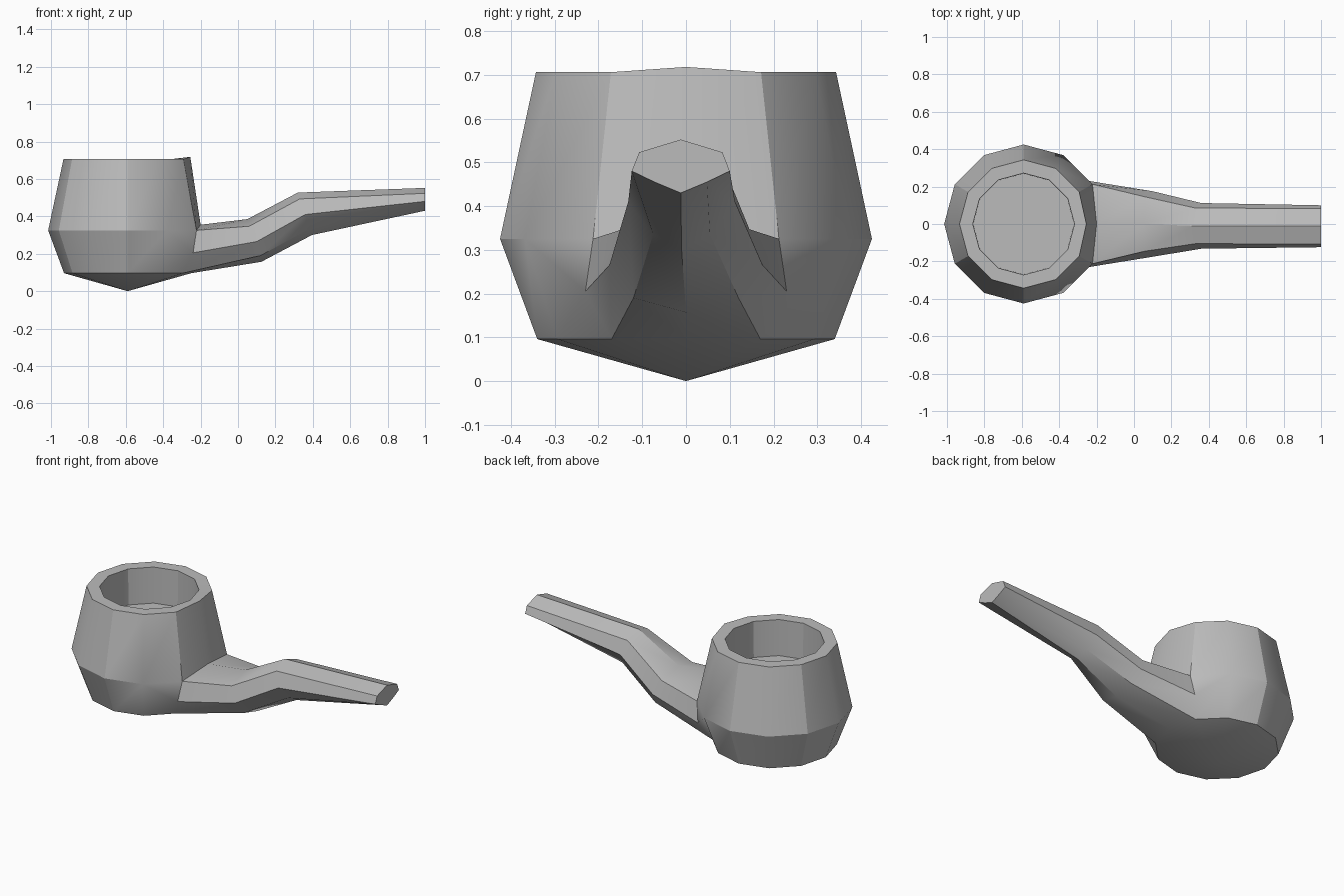
import bpy, bmesh
from math import sin, cos, radians, degrees
from mathutils import Vector

cube = bpy.data.objects.get("Cube")
if cube:
    bpy.data.objects.remove(cube, do_unlink=True)

grey = bpy.data.materials.new("warm_grey")
grey.use_nodes = True
colour = (0.5, 0.5, 0.5, 1)
grey.diffuse_color = colour
grey.node_tree.nodes["Principled BSDF"].inputs["Base Color"].default_value = colour

SIDES = 12
CENTRE = -0.59
bm = bmesh.new()


def ring(radius, z):
    return [bm.verts.new((CENTRE + radius * cos(radians(30 * i)),
                          radius * sin(radians(30 * i)), z)) for i in range(SIDES)]


# Bowl rings: underside, belly, outer rim, inner rim, chamber floor
low, belly, rim, lip, floor = [ring(r, z) for r, z in
    ((0.34, 0.096), (0.425, 0.325), (0.343, 0.706), (0.272, 0.706), (0.27, 0.49))]
belly[0].co = (-0.20, 0, 0.355)
rim[0].co = (-0.255, 0, 0.718)
tip = bm.verts.new((CENTRE, 0, 0))

# Shoulder points where the stem leaves the bowl
shoulder = {1: bm.verts.new((-0.24, 0.23, 0.205)), 11: bm.verts.new((-0.24, -0.23, 0.205))}

for i in range(SIDES):
    j = (i + 1) % SIDES
    bm.faces.new((tip, low[j], low[i]))
    for a, b in ((belly, rim), (rim, lip), (lip, floor)):
        bm.faces.new((a[i], a[j], b[j], b[i]))
    # The two segments at angle zero open into the stem
    if i in (0, 11):
        continue
    if i == 1:
        bm.faces.new((low[1], low[2], belly[2], shoulder[1]))
        bm.faces.new((shoulder[1], belly[2], belly[1]))
    elif j == 11:
        bm.faces.new((low[10], low[11], shoulder[11], belly[10]))
        bm.faces.new((shoulder[11], belly[11], belly[10]))
    else:
        bm.faces.new((low[i], low[j], belly[j], belly[i]))
bm.faces.new(floor)


# Stem sections: ridge, upper side, lower side, keel side, keel as (x, half width, z)
def section(points, shift):
    verts = [bm.verts.new((x, y + shift, z)) for x, y, z in points]
    verts += [bm.verts.new((x, shift - y, z)) for x, y, z in reversed(points[1:-1])]
    return verts


loops = [[belly[0], belly[1], shoulder[1], low[1], low[0], low[11], shoulder[11], belly[11]]]
for points, shift in (
    (((0.05, 0, 0.385), (0.06, 0.145, 0.347), (0.10, 0.175, 0.265),
      (0.12, 0.12, 0.19), (0.125, 0, 0.157)), 0),
    (((0.32, 0, 0.527), (0.33, 0.095, 0.493), (0.36, 0.122, 0.41),
      (0.385, 0.065, 0.335), (0.395, 0, 0.30)), -0.01),
    (((1, 0, 0.552), (1, 0.095, 0.523), (1, 0.112, 0.48),
      (1, 0.06, 0.455), (1, 0, 0.43)), -0.012),
):
    loops.append(section(points, shift))
for a, b in zip(loops, loops[1:]):
    for i in range(8):
        j = (i + 1) % 8
        bm.faces.new((a[i], a[j], b[j], b[i]))
bm.faces.new(loops[-1])

bmesh.ops.recalc_face_normals(bm, faces=bm.faces)

# Smooth shading, with crisp creases and every second bowl facet edge sharp
facet_edges = set()
for i in range(1, SIDES, 2):
    for a, b in ((low, belly), (belly, rim), (lip, floor)):
        facet_edges.add(frozenset((a[i], b[i])))
for face in bm.faces:
    face.smooth = True
for edge in bm.edges:
    crease = degrees(edge.calc_face_angle(0)) > 30.5
    edge.smooth = not (crease or frozenset(edge.verts) in facet_edges)

mesh = bpy.data.meshes.new("pipe_body")
bm.to_mesh(mesh)
bm.free()
mesh.materials.append(grey)
body = bpy.data.objects.new("pipe_body", mesh)
bpy.context.collection.objects.link(body)
